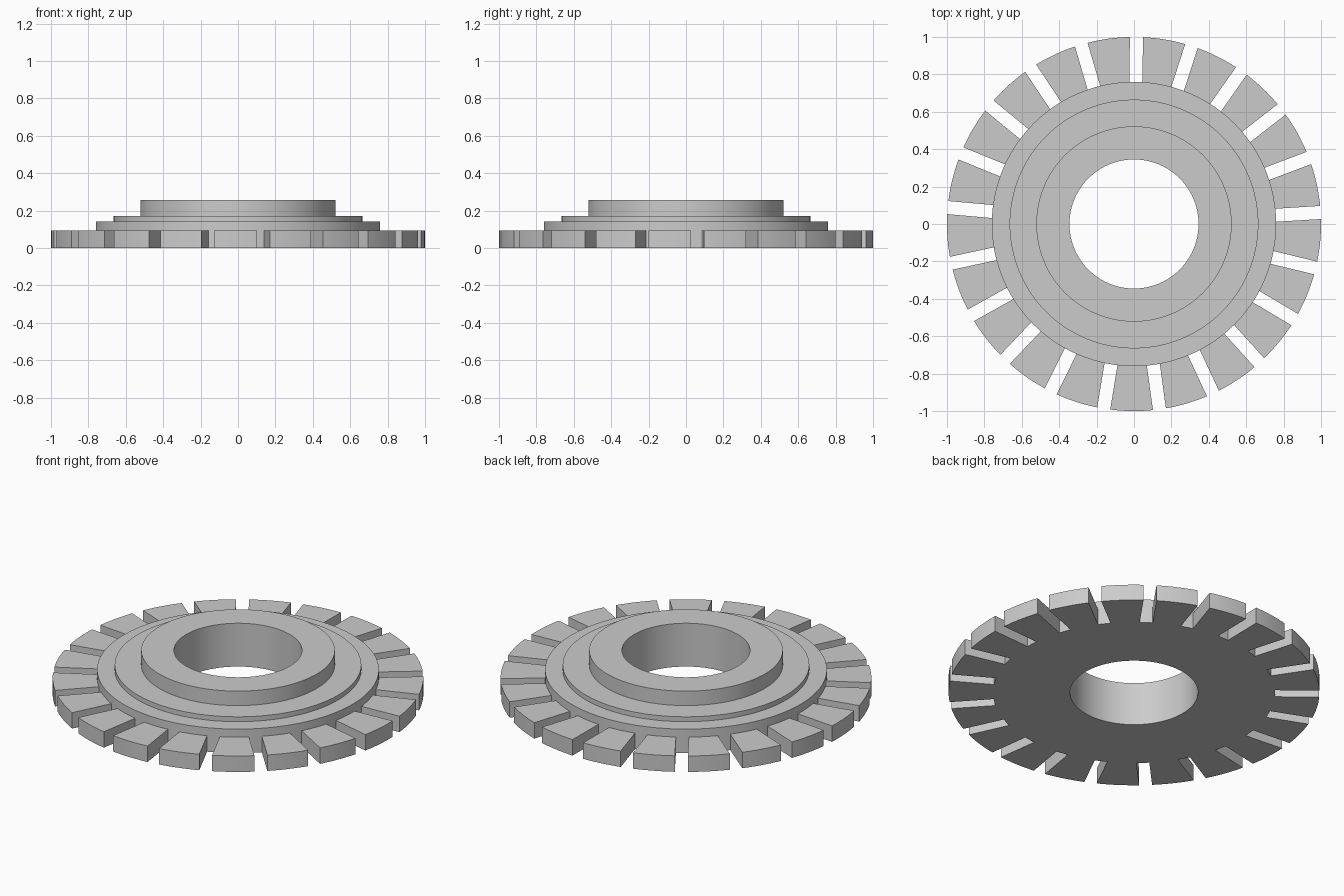
import bpy, bmesh
from math import sin, cos, asin, pi, radians

cube = bpy.data.objects.get("Cube")
if cube:
    bpy.data.objects.remove(cube)

TEETH = 21
TOOTH_STEPS, SLOT_STEPS = 10, 4
HUB_R, RIM_R, BORE_R = 0.76, 1.0, 0.345
RIM_Z = 0.095
HALF_SLOT = 0.035
TURN = radians(-0.75)

# Stepped hub from the top of the rim up and down the bore
HUB = [(HUB_R, 0), (HUB_R, RIM_Z), (HUB_R, 0.143), (0.665, 0.143), (0.665, 0.172),
       (0.522, 0.172), (0.522, 0.258), (BORE_R, 0.258), (BORE_R, 0)]

metal = bpy.data.materials.new("grey metal")
metal.use_nodes = True
grey = (0.6, 0.6, 0.6, 1)
metal.diffuse_color = grey
metal.node_tree.nodes["Principled BSDF"].inputs["Base Color"].default_value = grey

bm = bmesh.new()


def point(r, a, z):
    return bm.verts.new((r * cos(a), r * sin(a), z))


# One hub column per angle, with rim points only where there is a tooth
columns = []
for t in range(TEETH):
    mid = -pi / 2 + TURN + t * 2 * pi / TEETH
    inner = pi / TEETH - asin(HALF_SLOT / HUB_R)
    outer = pi / TEETH - asin(HALF_SLOT / RIM_R)
    for i in range(TOOTH_STEPS + 1):
        f = 2 * i / TOOTH_STEPS - 1
        hub = [point(r, mid + f * inner, z) for r, z in HUB]
        rim = [point(RIM_R, mid + f * outer, z) for z in (0, RIM_Z)]
        columns.append((hub, rim))
    gap = 2 * (pi / TEETH - inner)
    for i in range(1, SLOT_STEPS):
        a = mid + inner + gap * i / SLOT_STEPS
        columns.append(([point(r, a, z) for r, z in HUB], None))

per_tooth = TOOTH_STEPS + SLOT_STEPS
for k, (hub, rim) in enumerate(columns):
    hub2, rim2 = columns[(k + 1) % len(columns)]
    is_tooth = k % per_tooth < TOOTH_STEPS
    # Hub wall, steps, bore and underside; teeth replace the lowest wall
    for j in range(len(HUB)):
        if j == 0 and is_tooth:
            continue
        n = (j + 1) % len(HUB)
        bm.faces.new((hub[j], hub2[j], hub2[n], hub[n]))
    # Tooth underside, tip and top
    if is_tooth:
        a = (hub[0], rim[0], rim[1], hub[1])
        b = (hub2[0], rim2[0], rim2[1], hub2[1])
        for j in range(3):
            bm.faces.new((a[j], b[j], b[j + 1], a[j + 1]))
    # Slot walls at both ends of each tooth
    if k % per_tooth in (0, TOOTH_STEPS):
        bm.faces.new((hub[0], rim[0], rim[1], hub[1]))

bmesh.ops.recalc_face_normals(bm, faces=bm.faces)
mesh = bpy.data.meshes.new("slotted_disc")
bm.to_mesh(mesh)
bm.free()
mesh.materials.append(metal)
disc = bpy.data.objects.new("slotted_disc", mesh)
bpy.context.collection.objects.link(disc)

bpy.ops.object.select_all(action="DESELECT")
disc.select_set(True)
bpy.context.view_layer.objects.active = disc
bpy.ops.object.shade_smooth_by_angle(angle=radians(30))
